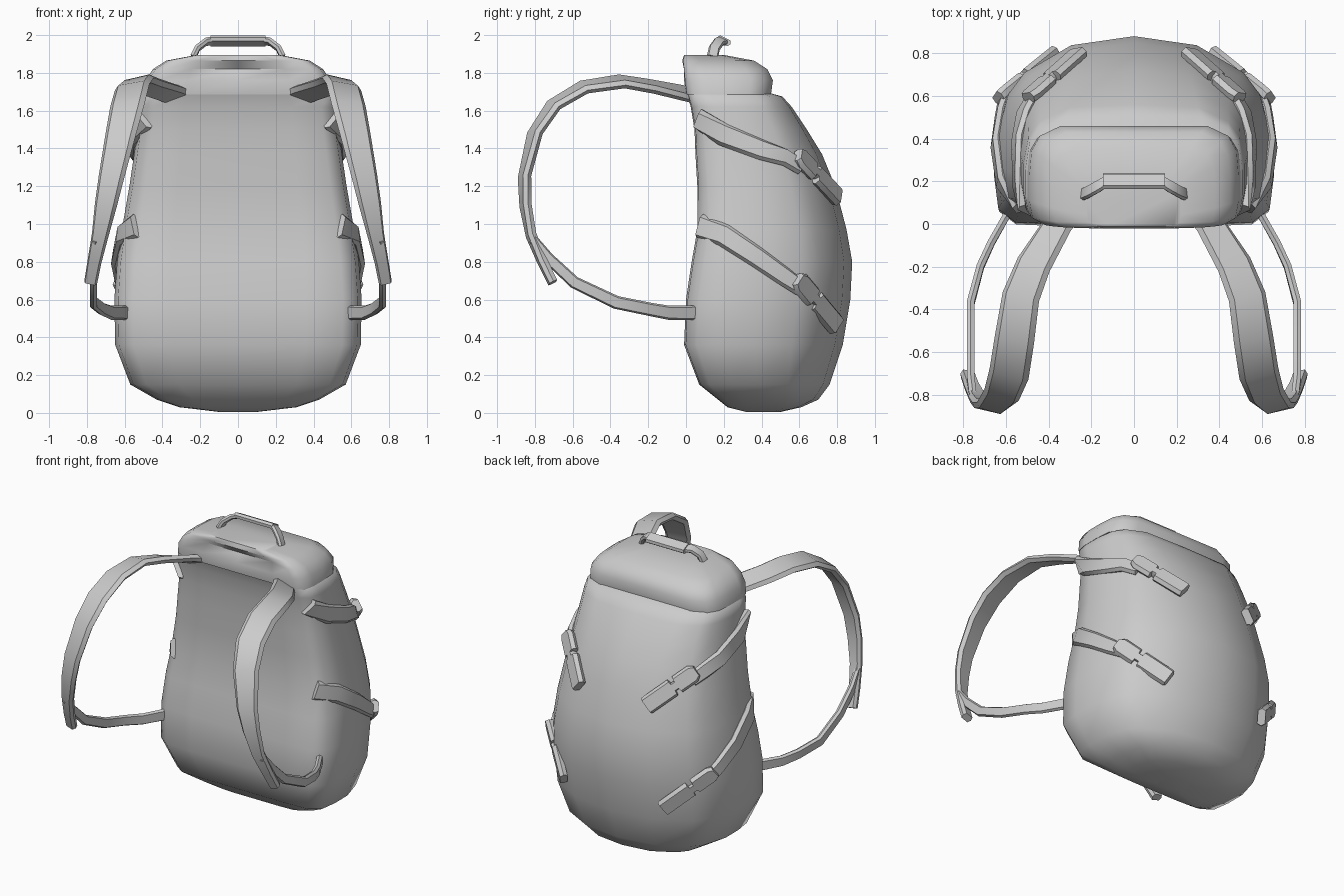
import bpy, bmesh, math
from mathutils import Vector
from mathutils.bvhtree import BVHTree

cube = bpy.data.objects.get("Cube")
if cube:
    bpy.data.objects.remove(cube, do_unlink=True)

GREY = (0.6, 0.6, 0.6, 1.0)
fabric = bpy.data.materials.new("grey_fabric")
fabric.use_nodes = True
fabric.diffuse_color = GREY
fabric.node_tree.nodes["Principled BSDF"].inputs["Base Color"].default_value = GREY


def loft(name, rings, angle=35, mirror=False):
    """Skin a list of closed rings, cap both ends, and shade it."""
    bm = bmesh.new()
    rows = [[bm.verts.new(p) for p in ring] for ring in rings]
    n = len(rows[0])
    for a, b in zip(rows, rows[1:]):
        for i in range(n):
            j = (i + 1) % n
            bm.faces.new((a[i], a[j], b[j], b[i]))
    bm.faces.new(rows[0])
    bm.faces.new(rows[-1])
    bmesh.ops.recalc_face_normals(bm, faces=bm.faces)
    mesh = bpy.data.meshes.new(name)
    bm.to_mesh(mesh)
    bm.free()
    mesh.materials.append(fabric)
    ob = bpy.data.objects.new(name, mesh)
    bpy.context.collection.objects.link(ob)
    bpy.ops.object.select_all(action='DESELECT')
    ob.select_set(True)
    bpy.context.view_layer.objects.active = ob
    bpy.ops.object.shade_smooth_by_angle(angle=math.radians(angle))
    if mirror:
        ob.modifiers.new("Mirror", 'MIRROR').use_mirror_merge = False
    return ob


def band(name, pts, normals, widths, thick, mirror=True):
    """Flat strap along a path; normals give the direction of its thickness."""
    pts = [Vector(p) for p in pts]
    rings = []
    for i, p in enumerate(pts):
        t = (pts[min(i + 1, len(pts) - 1)] - pts[max(i - 1, 0)]).normalized()
        n = Vector(normals[i])
        n = (n - t * n.dot(t)).normalized()
        w = n.cross(t) * widths[i] / 2
        h = n * thick / 2
        # bevelled cross-section
        rings.append([p + w, p + w * .75 + h, p - w * .75 + h,
                      p - w, p - w * .75 - h, p + w * .75 - h])
    return loft(name, rings, 40, mirror)


# Main bag with overhanging lid: rounded D section blended to a boxier one
D = [(0, 0), (.55, 0), (.85, .01), (.97, .08), (1, .25), (1, .45),
     (.92, .68), (.8, .8), (.46, .95), (0, 1)]
BOX = [(0, 0), (.55, 0), (.85, .01), (.97, .08), (1, .25), (1, .5),
       (.98, .75), (.9, .9), (.7, 1), (0, 1)]


def section(z, y0, y1, half, box):
    pts = []
    for (u, v), (s, t) in zip(D, BOX):
        u, v = u + (s - u) * box, v + (t - v) * box
        pts.append(Vector((u * half, y0 + v * (y1 - y0), z)))
    return pts + [Vector((-p.x, p.y, p.z)) for p in pts[-2:0:-1]]


# z, front y, back y, half width, boxiness
LEVELS = [
    (.005, .32, .50, .10, 0), (.03, .22, .61, .31, 0), (.07, .17, .70, .43, 0),
    (.15, .07, .76, .57, 0), (.36, -.01, .83, .65, 0), (.60, 0, .87, .655, 0),
    (.80, .03, .88, .64, 0), (.97, .06, .85, .615, 0), (1.2, .06, .79, .575, 0),
    (1.37, .05, .72, .55, .1), (1.5, .045, .64, .53, .3), (1.62, .025, .56, .52, .5),
    (1.675, .01, .51, .51, .7), (1.70, 0, .42, .47, 1),
    (1.685, 0, .45, .50, 1), (1.76, -.01, .46, .49, 1), (1.82, -.015, .43, .45, 1),
    (1.865, -.02, .36, .38, 1), (1.895, -.01, .2, .22, 1),
]
rings = [section(*lv) for lv in LEVELS]
# shallow hollow below the top edge of the back panel
for i in (0, 1, -1):
    rings[16][i].y += .035
bag = loft("bag_body", rings, 60)

bm = bmesh.new()
bm.from_mesh(bag.data)
surface = BVHTree.FromBMesh(bm)
bm.free()

# Compression straps lying on the sides
SIDES = {
    "upper": ([(.07, 1.56), (.2, 1.47), (.4, 1.39), (.52, 1.35), (.6, 1.3)],
              (.49, .57, 1.36), (.24, .77, 1.13)),
    "lower": ([(.08, .99), (.2, .94), (.38, .82), (.52, .72), (.6, .66)],
              (.62, .57, .71), (.36, .79, .46)),
}
for level, (path, start, end) in SIDES.items():
    pts, normals = [], []
    for y, z in path:
        hit, normal, _, _ = surface.ray_cast(Vector((2, y, z)), Vector((-1, 0, 0)))
        pts.append(hit + normal * .008)
        normals.append(normal)
    band(level + "_side_strap", pts, normals, [.13, .12, .11, .1, .09], .045)

    # Two-part buckle at the end of the strap
    a, na = surface.find_nearest(Vector(start))[:2]
    b, nb = surface.find_nearest(Vector(end))[:2]
    n = (na + nb).normalized()
    a, b = a + n * .04, b + n * .035
    steps = [0, .08, .38, .39, .46, .47, .98, 1]
    widths = [.08, .12, .12, .06, .06, .12, .12, .11]
    band(level + "_buckle", [a.lerp(b, t) for t in steps],
         [n] * len(steps), widths, .05)

# Shoulder straps: x, y, z, width
SHOULDER = [
    (.30, .06, 1.67, .14), (.355, 0, 1.69, .15), (.47, -.19, 1.73, .17),
    (.53, -.34, 1.755, .18), (.56, -.54, 1.725, .19), (.585, -.70, 1.63, .19),
    (.62, -.80, 1.48, .17), (.67, -.855, 1.25, .14), (.70, -.85, 1.1, .12),
    (.73, -.82, .94, .09), (.76, -.76, .8, .075), (.78, -.705, .69, .07),
]
hints = []
for x, y, z, w in SHOULDER:
    out = Vector((0, y + .3, z - 1.15)).normalized()
    hints.append(out + Vector((.25, 0, 0)))
band("shoulder_strap", [s[:3] for s in SHOULDER], hints,
     [s[3] for s in SHOULDER], .045)

# Thin adjusting straps joining the shoulder straps to the bag
ADJUST = [(.755, -.81, .92), (.765, -.73, .82), (.765, -.59, .69), (.765, -.37, .585),
          (.72, -.2, .55), (.67, -.09, .53), (.58, .07, .53)]
band("adjusting_strap", ADJUST, [(1, 0, 0)] * len(ADJUST),
     [.05, .06, .065, .07, .07, .075, .08], .035)

# Carry handle with a padded grip
HANDLE = [(.235, .14, 1.885), (.215, .15, 1.93), (.17, .175, 1.965), (.13, .2, 1.97)]
path = HANDLE + [(-x, y, z) for x, y, z in HANDLE[::-1]]
tilt = [(.5, .3, 1), (.6, .3, 1), (.4, .4, 1), (0, .5, 1)]
tilt += [(-x, y, z) for x, y, z in tilt[::-1]]
band("carry_handle", path, tilt, [.06] * 8, .03, mirror=False)
band("handle_grip", [(-.145, .2, 1.97), (.145, .2, 1.97)], [(0, .5, 1)] * 2,
     [.08, .08], .035, mirror=False)
